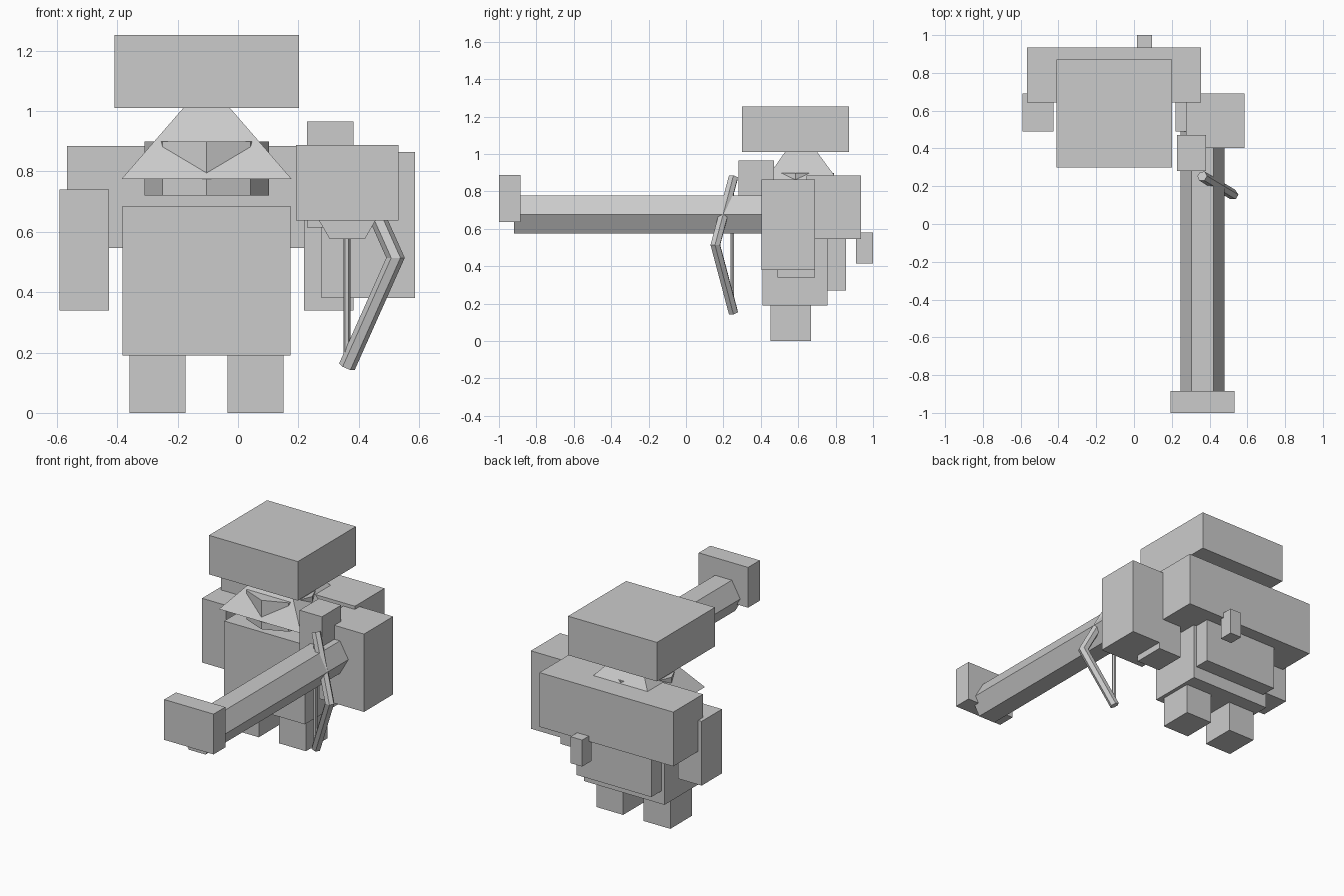
import bpy, bmesh, math
from mathutils import Vector

if "Cube" in bpy.data.objects:
    bpy.data.objects.remove(bpy.data.objects["Cube"])

grey = bpy.data.materials.new("plain grey")
grey.diffuse_color = (0.6, 0.6, 0.6, 1)
grey.use_nodes = True
grey.node_tree.nodes["Principled BSDF"].inputs["Base Color"].default_value = grey.diffuse_color


def finish(name, bm):
    bmesh.ops.recalc_face_normals(bm, faces=bm.faces)
    mesh = bpy.data.meshes.new(name)
    bm.to_mesh(mesh)
    bm.free()
    mesh.materials.append(grey)
    ob = bpy.data.objects.new(name, mesh)
    bpy.context.collection.objects.link(ob)
    return ob


def loft(name, rings):
    """Skin a list of equal-length point rings and cap both ends."""
    bm = bmesh.new()
    rows = [[bm.verts.new(p) for p in ring] for ring in rings]
    n = len(rows[0])
    for a, b in zip(rows, rows[1:]):
        for i in range(n):
            j = (i + 1) % n
            bm.faces.new((a[i], a[j], b[j], b[i]))
    bm.faces.new(rows[0])
    bm.faces.new(rows[-1])
    return finish(name, bm)


def rect(x, y, z):
    return [(x[0], y[0], z), (x[1], y[0], z), (x[1], y[1], z), (x[0], y[1], z)]


def box(name, x, y, z):
    return loft(name, [rect(x, y, z[0]), rect(x, y, z[1])])


def tube(name, points, r, side, r2=None, sides=6):
    """Mitred tube along points; side is a vector perpendicular to the path."""
    pts = [Vector(p) for p in points]
    side = Vector(side).normalized()
    rings = []
    for k, p in enumerate(pts):
        d_in = (p - pts[max(k - 1, 0)]).normalized()
        d_out = (pts[min(k + 1, len(pts) - 1)] - p).normalized()
        t = (d_in + d_out).normalized()
        stretch = 1 / max(t.dot(d_in), t.dot(d_out))
        b = side.cross(t) * stretch
        angles = [2 * math.pi * i / sides for i in range(sides)]
        rings.append([p + side * r * math.cos(a) + b * (r2 or r) * math.sin(a)
                      for a in angles])
    return loft(name, rings)


CX = -0.104  # centre line of the figure

# Legs and small arms, mirrored about the figure's centre line
for s, label in ((-1, "left"), (1, "right")):
    def span(a, b):
        return sorted((CX + s * a, CX + s * b))
    box(label + "_leg", span(0.07, 0.255), (0.453, 0.667), (0, 0.20))
    box(label + "_arm", span(0.323, 0.487), (0.49, 0.69), (0.34, 0.74))

# Torso, neck and head
box("torso", (-0.382, 0.174), (0.41, 0.757), (0.19, 0.685))
tube("neck", [(CX, 0.585, 0.72), (CX, 0.585, 0.90)], 0.206, (1, 0, 0), sides=8)
loft("collar", [rect((-0.386, 0.178), (0.365, 0.875), 0.775),
                rect((-0.18, -0.028), (0.53, 0.70), 1.012)])
box("head", (-0.41, 0.202), (0.30, 0.872), (1.01, 1.253))

# Back pack
box("pack_top", (-0.567, 0.355), (0.643, 0.935), (0.547, 0.885))
box("pack_lower", (-0.36, 0.155), (0.65, 0.855), (0.27, 0.60))
box("pack_clasp", (0.015, 0.095), (0.91, 1.0), (0.415, 0.58))

# Shoulder weapon
box("weapon_housing", (0.276, 0.586), (0.403, 0.69), (0.38, 0.865))
box("weapon_grip", (0.228, 0.382), (0.28, 0.47), (0.615, 0.965))
tube("weapon_barrel", [(0.362, -0.92, 0.677), (0.362, 0.55, 0.677)],
     0.116, (1, 0, 0), 0.117)
box("weapon_muzzle", (0.192, 0.532), (-1.0, -0.885), (0.637, 0.888))

# Bow: bent limbs and string
tube("bow_limbs", [(0.361, 0.253, 0.153), (0.522, 0.157, 0.514), (0.361, 0.253, 0.875)],
     0.028, (0.51, 0.86, 0))
tube("bow_string", [(0.361, 0.247, 0.18), (0.361, 0.247, 0.85)], 0.012, (1, 0, 0))
